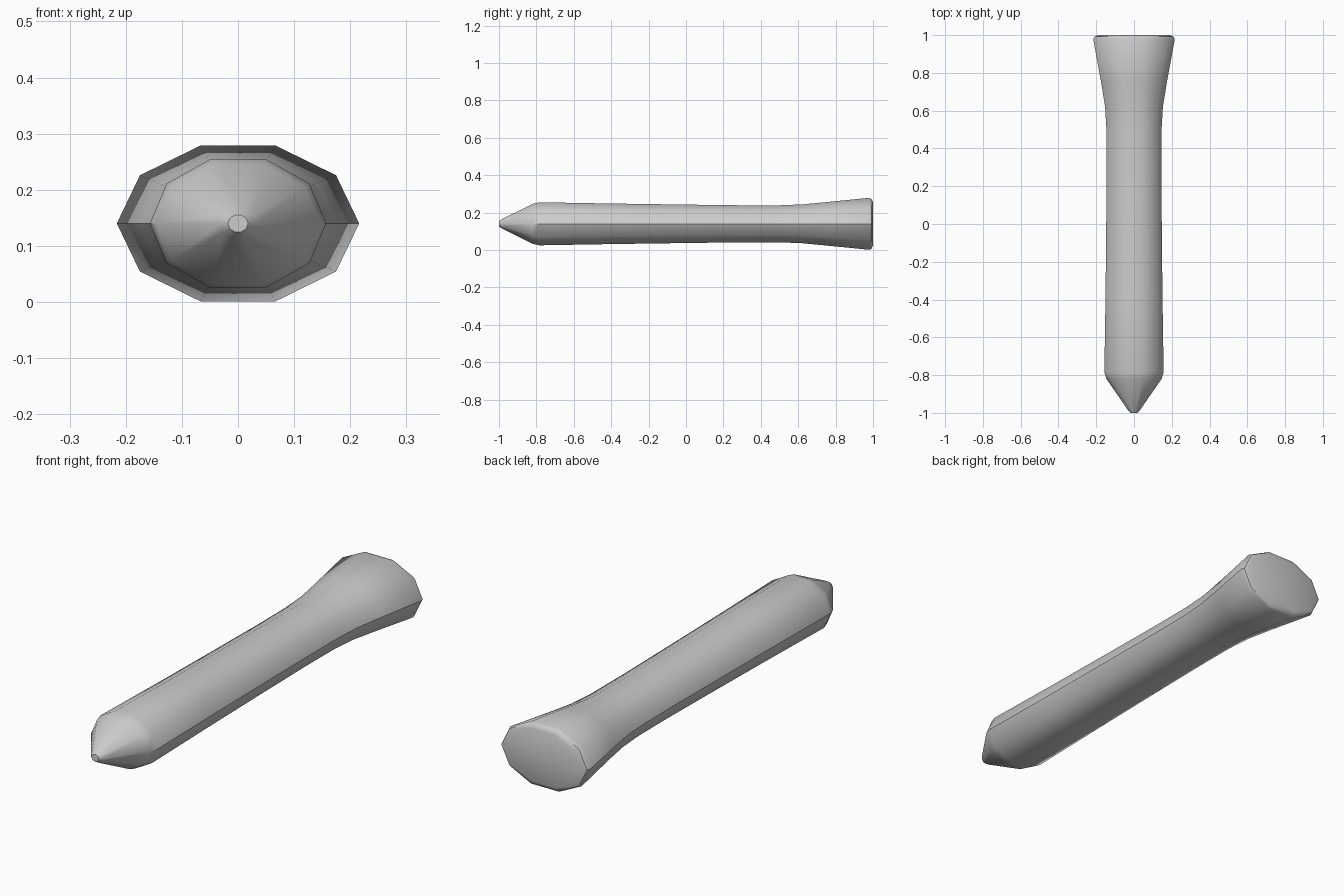
import bpy, bmesh, math

if "Cube" in bpy.data.objects:
    bpy.data.objects.remove(bpy.data.objects["Cube"])

SIDES = 10
AXIS_Z = 0.14

# Profile along the length: y, half width (x), half height (z)
profile = [
    (-1.00, 0.018, 0.016),
    (-0.985, 0.032, 0.026),
    (-0.82, 0.146, 0.112),
    (-0.785, 0.157, 0.121),
    (-0.40, 0.151, 0.114),
    (0.00, 0.147, 0.108),
    (0.30, 0.145, 0.104),
    (0.50, 0.146, 0.104),
    (0.62, 0.153, 0.109),
    (0.75, 0.174, 0.122),
    (0.98, 0.216, 0.146),
    (0.992, 0.210, 0.140),
    (1.00, 0.188, 0.122),
]

# Peg body: decagonal elliptical rings bridged along y
bm = bmesh.new()
rings = []
for y, rx, rz in profile:
    rings.append([
        bm.verts.new((rx * math.cos(2 * math.pi * i / SIDES), y,
                      AXIS_Z + rz * math.sin(2 * math.pi * i / SIDES)))
        for i in range(SIDES)])
for a, b in zip(rings, rings[1:]):
    for i in range(SIDES):
        j = (i + 1) % SIDES
        bm.faces.new((a[i], a[j], b[j], b[i]))

# Pointed tip and flat end caps
bm.faces.new(rings[0])
bm.faces.new(rings[-1])
bmesh.ops.recalc_face_normals(bm, faces=bm.faces)

mesh = bpy.data.meshes.new("tapered_peg")
bm.to_mesh(mesh)
bm.free()
peg = bpy.data.objects.new("tapered_peg", mesh)
bpy.context.collection.objects.link(peg)

# Smooth shading with crisp end rims
bpy.context.view_layer.objects.active = peg
peg.select_set(True)
bpy.ops.object.shade_smooth_by_angle(angle=math.radians(40))
